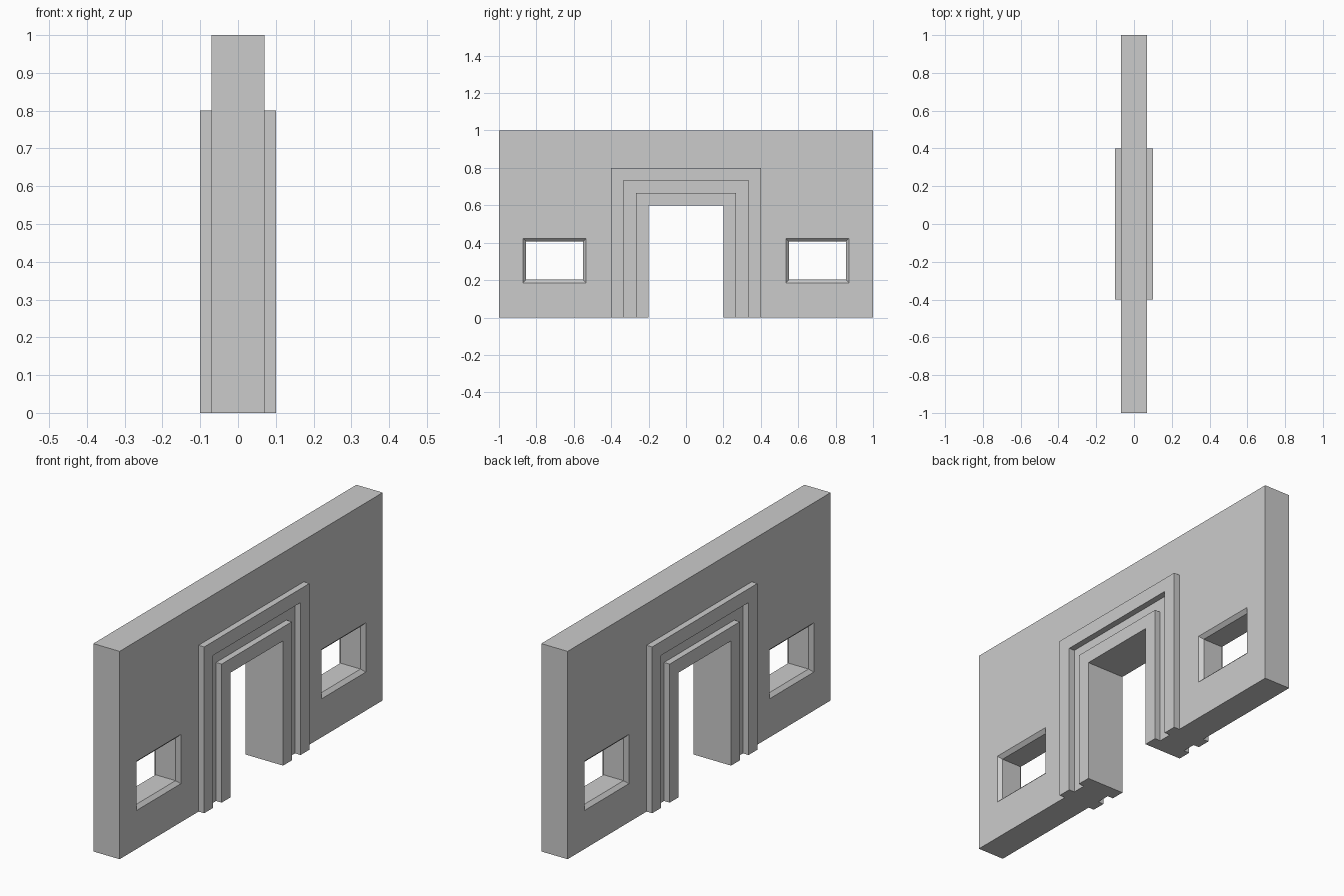
import bpy, bmesh

if "Cube" in bpy.data.objects:
    bpy.data.objects.remove(bpy.data.objects["Cube"])

WALL = 0.07      # half thickness of the wall
TRIM = 0.10      # half thickness across the door mouldings
CH = 0.0167      # chamfer around the windows


def make_object(name, bm):
    bmesh.ops.recalc_face_normals(bm, faces=bm.faces)
    mesh = bpy.data.meshes.new(name)
    bm.to_mesh(mesh)
    bm.free()
    obj = bpy.data.objects.new(name, mesh)
    bpy.context.collection.objects.link(obj)
    return obj


def loft(name, sections):
    """Join a row of equal-length point loops and cap both ends."""
    bm = bmesh.new()
    rings = [[bm.verts.new(p) for p in s] for s in sections]
    n = len(rings[0])
    for a, b in zip(rings, rings[1:]):
        for i in range(n):
            j = (i + 1) % n
            bm.faces.new((a[i], a[j], b[j], b[i]))
    bm.faces.new(rings[0])
    bm.faces.new(rings[-1])
    return make_object(name, bm)


def prism(name, outline, half):
    return loft(name, [[(x, y, z) for y, z in outline] for x in (-half, half)])


def rect(y, z, hy, hz):
    return [(y - hy, z - hz), (y + hy, z - hz), (y + hy, z + hz), (y - hy, z + hz)]


def arch(outer_y, outer_z, inner_y, inner_z):
    return [(-outer_y, 0), (-inner_y, 0), (-inner_y, inner_z), (inner_y, inner_z),
            (inner_y, 0), (outer_y, 0), (outer_y, outer_z), (-outer_y, outer_z)]


def combine(target, other, operation):
    mod = target.modifiers.new(operation.lower(), 'BOOLEAN')
    mod.object, mod.operation, mod.solver = other, operation, 'EXACT'
    bpy.context.view_layer.objects.active = target
    bpy.ops.object.modifier_apply(modifier=mod.name)
    bpy.data.objects.remove(other)


# Wall with door opening
wall = prism("wall", arch(1.0, 1.0, 0.2, 0.6), WALL)

# Two raised mouldings around the door, on both faces of the wall
step = 0.2 / 3
for name, k in (("inner_moulding", 0), ("outer_moulding", 2)):
    a, b = k * step, (k + 1) * step
    moulding = prism(name, arch(0.2 + b, 0.6 + b, 0.2 + a, 0.6 + a), TRIM)
    combine(wall, moulding, 'UNION')

# Windows with chamfered rims on both faces
for side in (-1, 1):
    stations = ((-WALL - CH, 2 * CH), (-WALL + CH, 0), (WALL - CH, 0), (WALL + CH, 2 * CH))
    cutter = loft("window_cutter", [
        [(x, y, z) for y, z in rect(side * 0.703, 0.304, 0.152 + g, 0.102 + g)]
        for x, g in stations])
    cutter.hide_render = True
    combine(wall, cutter, 'DIFFERENCE')

wall.name = "gateway_wall"
